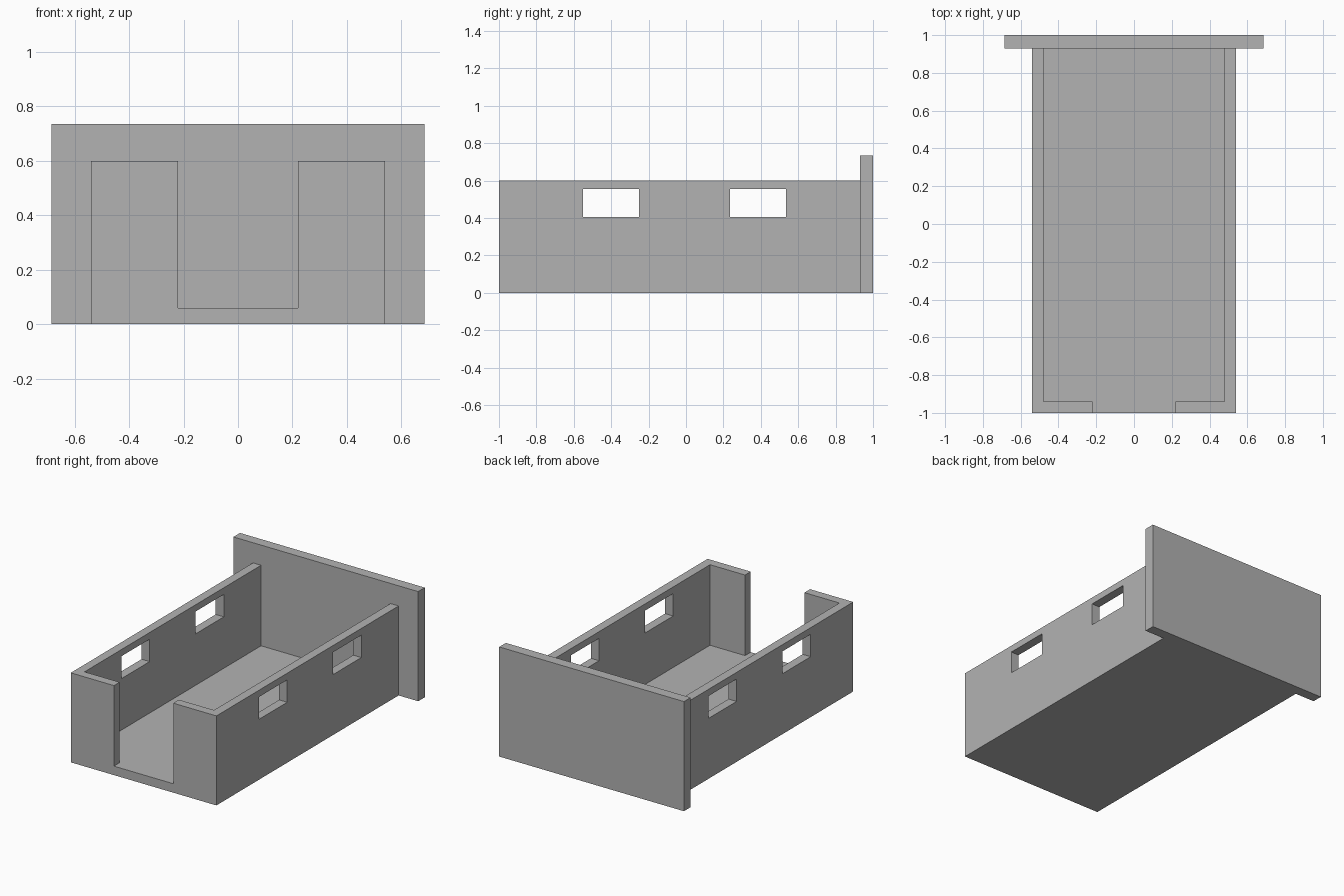
import bpy

if "Cube" in bpy.data.objects:
    bpy.data.objects.remove(bpy.data.objects["Cube"], do_unlink=True)

# Overall sizes
HALF_WIDTH, WALL, HEIGHT, FLOOR = 0.54, 0.06, 0.6, 0.06
FRONT, BACK, REAR = -1.0, 0.93, 1.0
DOOR = 0.22

grey = bpy.data.materials.new("plain_grey")
grey.use_nodes = True
colour = (0.448, 0.448, 0.448, 1)
grey.diffuse_color = colour
grey.node_tree.nodes["Principled BSDF"].inputs["Base Color"].default_value = colour


def box(name, x, y, z):
    """Axis-aligned box from (min, max) ranges."""
    spans = (x, y, z)
    bpy.ops.mesh.primitive_cube_add(size=1, location=[(a + b) / 2 for a, b in spans])
    obj = bpy.context.object
    obj.name = name
    obj.scale = [b - a for a, b in spans]
    bpy.ops.object.transform_apply(location=True, rotation=False, scale=True)
    obj.data.materials.append(grey)
    return obj


def cut(target, x, y, z):
    """Subtract a box from the target and discard the cutter."""
    cutter = box("cutter", x, y, z)
    cutter.hide_render = True
    mod = target.modifiers.new("cut", "BOOLEAN")
    mod.operation = "DIFFERENCE"
    mod.solver = "EXACT"
    mod.object = cutter
    bpy.context.view_layer.objects.active = target
    bpy.ops.object.modifier_apply(modifier=mod.name)
    bpy.data.objects.remove(cutter, do_unlink=True)


# Floor and walls in one block, hollowed and open at the top and back
shell = box("floor_and_walls", (-HALF_WIDTH, HALF_WIDTH), (FRONT, BACK), (0, HEIGHT))
inner = HALF_WIDTH - WALL
cut(shell, (-inner, inner), (FRONT + WALL, REAR), (FLOOR, 1))

# Doorway through the front wall
cut(shell, (-DOOR, DOOR), (FRONT - 0.1, FRONT + 0.2), (FLOOR, 1))

# Windows, each pair cut straight through both side walls
for start in (-0.55, 0.235):
    cut(shell, (-1, 1), (start, start + 0.3), (0.405, 0.555))

# Taller and wider panel closing the back
box("back_panel", (-0.685, 0.685), (BACK, REAR), (0, 0.735))
